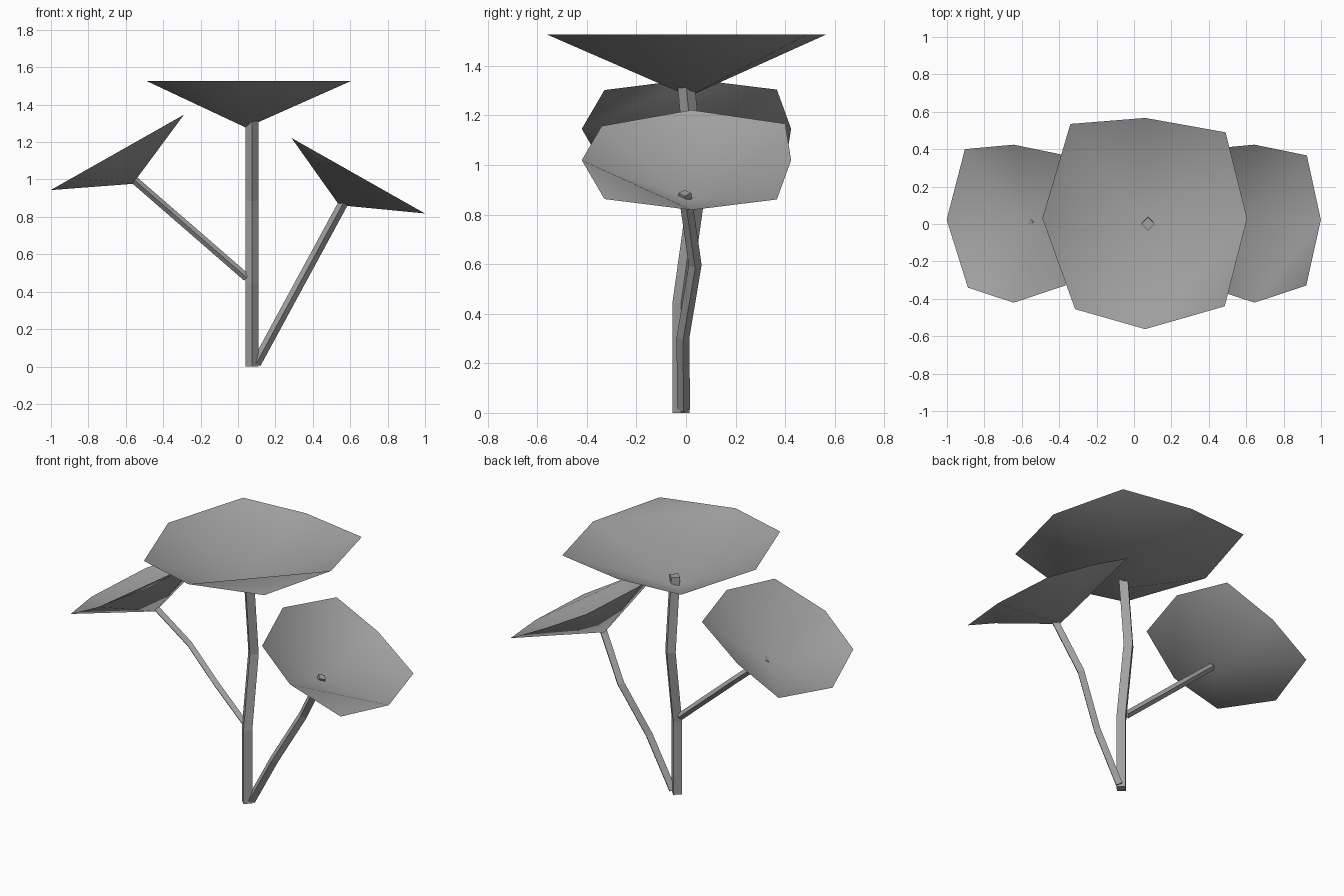
import bpy, bmesh, math
from mathutils import Vector, Matrix

cube = bpy.data.objects.get("Cube")
if cube:
    bpy.data.objects.remove(cube, do_unlink=True)

grey = bpy.data.materials.new("plain_grey")
grey.use_nodes = True
colour = (0.36, 0.36, 0.36, 1)
grey.diffuse_color = colour
grey.node_tree.nodes["Principled BSDF"].inputs["Base Color"].default_value = colour


def finish(name, bm):
    mesh = bpy.data.meshes.new(name)
    bm.to_mesh(mesh)
    bm.free()
    mesh.materials.append(grey)
    obj = bpy.data.objects.new(name, mesh)
    bpy.context.collection.objects.link(obj)
    return obj


# Stems: diamond section swept along evenly spaced rings that sway in y
def stem(name, start, end, sway, half):
    start, end = Vector(start), Vector(end)
    along = (end - start).normalized()
    side_a = Vector((0, 1, 0))
    side_b = side_a.cross(along).normalized()
    bm = bmesh.new()
    rings = []
    for i, y in enumerate(sway):
        centre = start.lerp(end, i / (len(sway) - 1)) + side_a * y
        rings.append([bm.verts.new(centre + d * half)
                      for d in (side_b, side_a, -side_b, -side_a)])
    for low, high in zip(rings, rings[1:]):
        for k in range(4):
            n = (k + 1) % 4
            bm.faces.new((low[k], low[n], high[n], high[k]))
    bm.faces.new(rings[0][::-1])
    bm.faces.new(rings[-1])
    bmesh.ops.recalc_face_normals(bm, faces=bm.faces[:])
    return finish(name, bm)


# Canopies: thin open dish, eight rim corners around a low tip
RIM = [(-0.548, 0.03), (-0.398, 0.535), (0.002, 0.567), (0.432, 0.49),
       (0.547, 0.03), (0.427, -0.44), (0.002, -0.562), (-0.373, -0.455)]
TIP = (-0.015, 0.012, -0.25)


def canopy(name, centre, tilt, scale):
    bm = bmesh.new()
    a, b, c, d, e, f, g, h = [bm.verts.new((x, y, 0)) for x, y in RIM]
    tip = bm.verts.new(TIP)
    # fan around the tip, with one flat corner folded over at the front
    fan = (a, b, c, d, e, g, h)
    tris = [(p, q, tip) for p, q in zip(fan, fan[1:] + fan[:1])]
    for tri in tris + [(e, f, g)]:
        face = bm.faces.new(tri)
        face.smooth = True
        face.normal_update()
        if face.normal.z < 0:
            face.normal_flip()
    bm.transform(Matrix.Translation(centre)
                 @ Matrix.Rotation(math.radians(tilt), 4, 'Y')
                 @ Matrix.Scale(scale, 4))
    return finish(name, bm)


stem("trunk", (0.075, 0, 0), (0.075, 0, 1.328), (-0.02, -0.02, 0.042, 0), 0.035)
stem("left_branch", (0.097, 0, 0.015), (0.57, 0, 0.887), (-0.01, -0.012, 0.037, -0.005), 0.026)
stem("right_branch", (0.047, 0, 0.475), (-0.553, 0, 0.996), (-0.01, 0.008, 0.04, 0.01), 0.021)

canopy("top_canopy", (0.058, 0, 1.527), 0, 1)
canopy("left_canopy", (0.643, 0, 1.02), 29.5, 0.748)
canopy("right_canopy", (-0.645, 0, 1.145), -29.5, 0.748)
